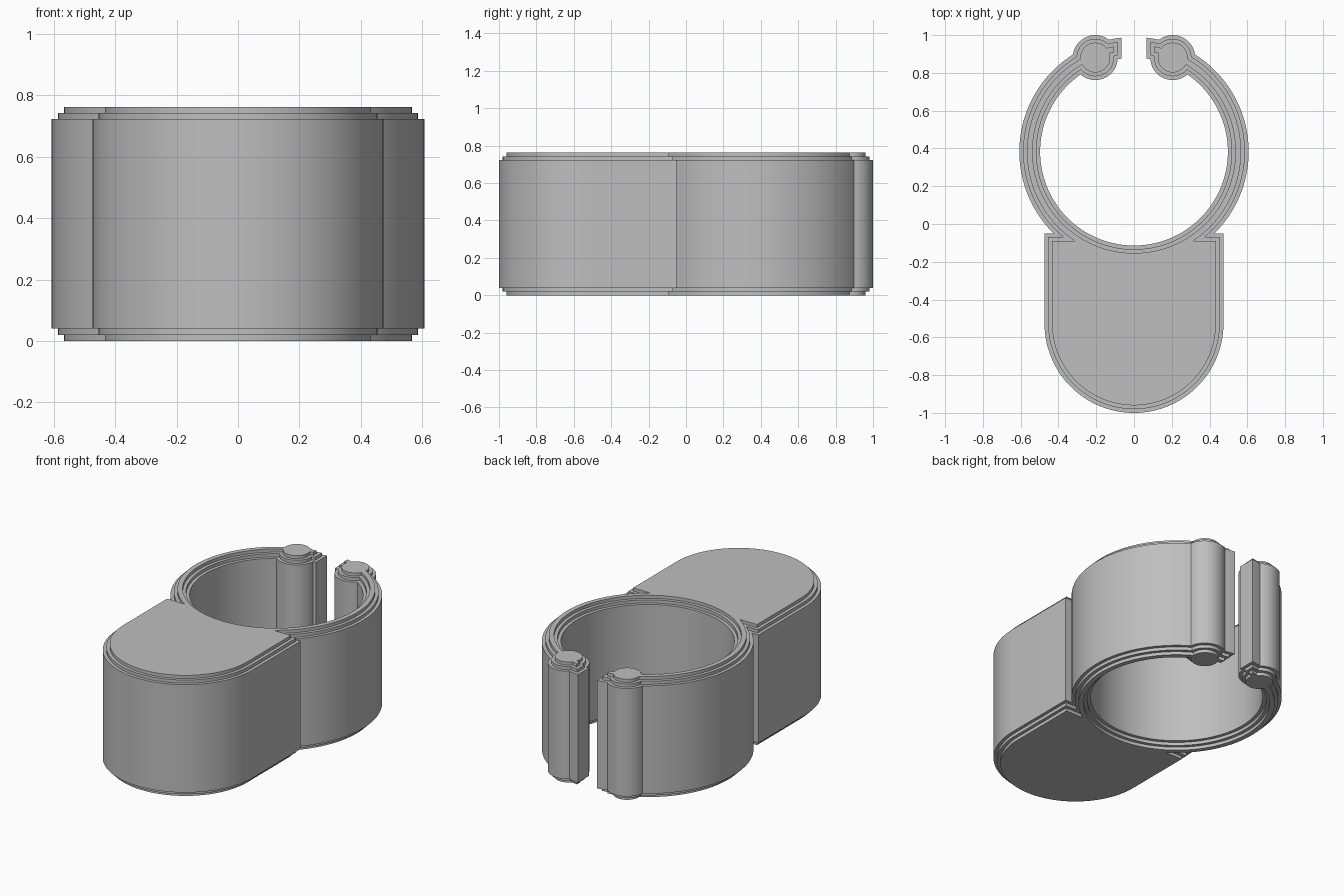
import bpy
import bmesh
from math import acos, asin, atan2, cos, hypot, pi, sin, sqrt

cube = bpy.data.objects.get("Cube")
if cube:
    bpy.data.objects.remove(cube, do_unlink=True)

# Main dimensions
HEIGHT, STEP = 0.763, 0.02
RING_Y, RING_OUT, RING_IN = 0.383, 0.607, 0.497
KNOB_X, KNOB_Y, KNOB_R = 0.205, 0.881, 0.119
BODY_W, BODY_TOP, BODY_END = 0.474, -0.05, -1.0
GAP = 0.067


def arc(cx, cy, r, a0, a1, n):
    return [(cx + r * cos(a0 + (a1 - a0) * i / n),
             cy + r * sin(a0 + (a1 - a0) * i / n)) for i in range(n + 1)]


def knob_hits(ring_r, knob_r):
    """Ring angles where the knob circle crosses a ring circle."""
    dx, dy = KNOB_X, KNOB_Y - RING_Y
    dist = hypot(dx, dy)
    mid = atan2(dy, dx)
    spread = acos((dist**2 + ring_r**2 - knob_r**2) / (2 * dist * ring_r))
    return mid - spread, mid + spread


def knob_arc(ring_r, knob_r, a_from, a_to):
    ends = [atan2(RING_Y + ring_r * sin(a) - KNOB_Y, ring_r * cos(a) - KNOB_X)
            for a in (a_from, a_to)]
    sweep = (ends[1] - ends[0]) % (2 * pi)
    return arc(KNOB_X, KNOB_Y, knob_r, ends[0], ends[0] + sweep, 24)[1:-1]


def outline(d):
    """Closed clip outline, inset by d; every inset has the same point count."""
    ro, ri, k, w = RING_OUT - d, RING_IN + d, KNOB_R - d, BODY_W - d
    # Rounded body and its shoulder against the ring
    half = arc(0, BODY_END + BODY_W, w, -pi / 2, 0, 32)
    half.append((w, BODY_TOP - d))
    # Outer ring wall, knob, ring tip
    lo, hi = knob_hits(ro, k)
    half += arc(0, RING_Y, ro, asin((BODY_TOP - d - RING_Y) / ro), lo, 56)
    half += knob_arc(ro, k, lo, hi)
    half += arc(0, RING_Y, ro, hi, acos((GAP + d) / ro), 4)
    # Inner side of tip, knob and ring
    lo, hi = knob_hits(ri, k)
    half += arc(0, RING_Y, ri, acos((GAP + d) / ri), hi, 4)
    half += knob_arc(ri, k, hi, lo)
    half += arc(0, RING_Y, ri, lo, -pi / 2, 72)
    return half + [(-x, y) for x, y in half[-2:0:-1]]


# Stepped edge: inset and height of each level, mirrored top to bottom
lower = [(2 * STEP, 0), (2 * STEP, STEP), (STEP, STEP),
         (STEP, 2 * STEP), (0, 2 * STEP)]
levels = lower + [(d, HEIGHT - z) for d, z in reversed(lower)]

bm = bmesh.new()
loops = [[bm.verts.new((x, y, z)) for x, y in outline(d)] for d, z in levels]
for a, b in zip(loops, loops[1:]):
    for i in range(len(a)):
        j = (i + 1) % len(a)
        bm.faces.new((a[i], a[j], b[j], b[i]))
bm.faces.new(loops[0][::-1])
bm.faces.new(loops[-1])

mesh = bpy.data.meshes.new("spring_clip")
bm.to_mesh(mesh)
bm.free()
clip = bpy.data.objects.new("spring_clip", mesh)
bpy.context.collection.objects.link(clip)

# Plain grey plastic
grey = bpy.data.materials.new("grey_plastic")
grey.use_nodes = True
colour = (0.52, 0.52, 0.52, 1)
grey.diffuse_color = colour
grey.node_tree.nodes["Principled BSDF"].inputs["Base Color"].default_value = colour
mesh.materials.append(grey)

bpy.ops.object.select_all(action="DESELECT")
clip.select_set(True)
bpy.context.view_layer.objects.active = clip
bpy.ops.object.shade_smooth_by_angle(angle=pi / 6)
